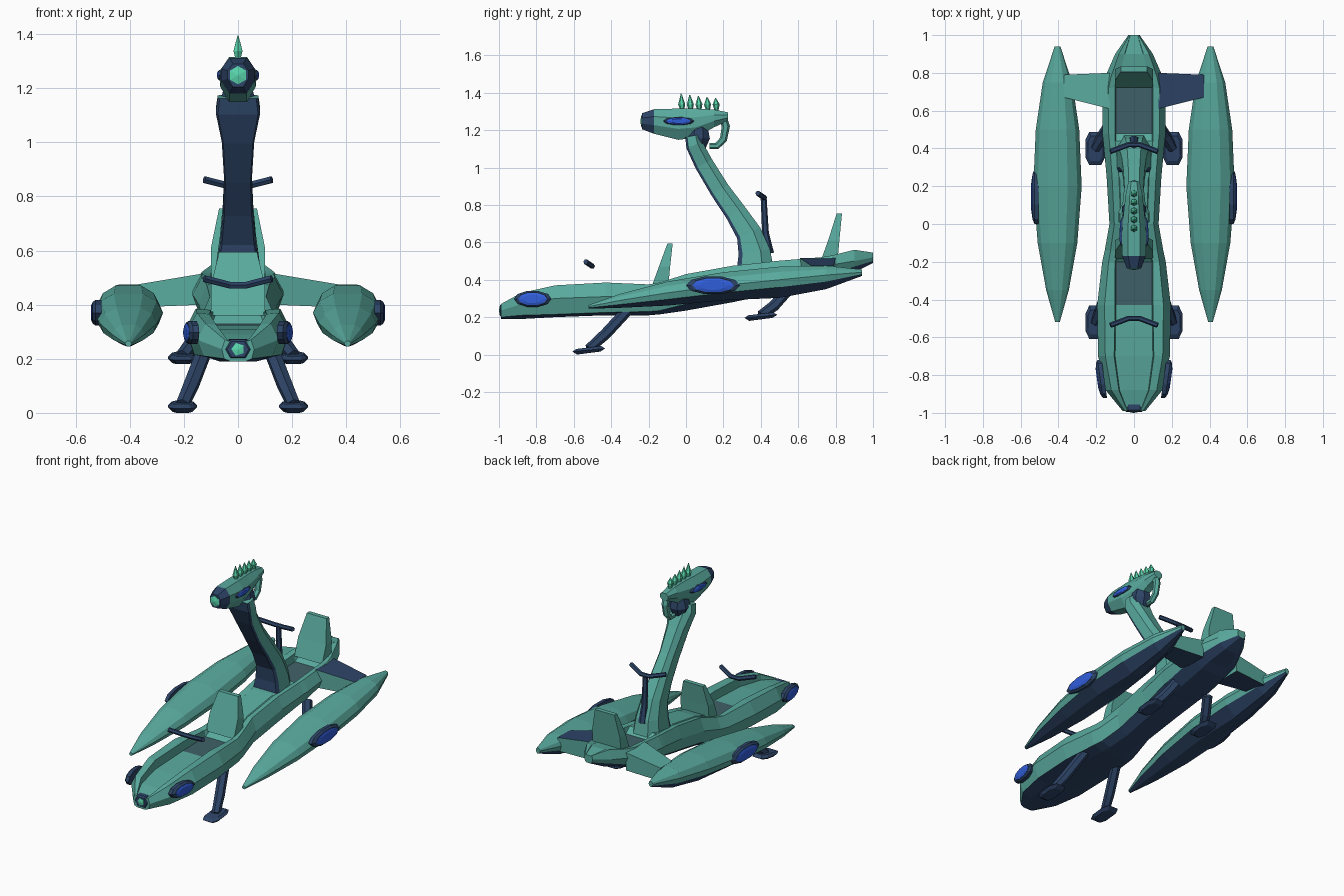
import bpy, bmesh, math
from mathutils import Vector

cube = bpy.data.objects.get("Cube")
if cube:
    bpy.data.objects.remove(cube)


def material(name, rgb):
    m = bpy.data.materials.new(name)
    m.use_nodes = True
    m.diffuse_color = (*rgb, 1)
    bsdf = next(n for n in m.node_tree.nodes if n.type == 'BSDF_PRINCIPLED')
    bsdf.inputs["Base Color"].default_value = (*rgb, 1)
    return m


TEAL, NAVY, SEAT, BLUE, GREEN = range(5)
MATS = [material("teal shell", (.1, .4, .34)),
        material("navy trim", (.026, .058, .135)),
        material("dark seat", (.05, .12, .14)),
        material("blue lamp", (.03, .11, .7)),
        material("bright green", (.1, .68, .42))]


def loft(name, rings, color):
    """Skin closed rings; color is an index or a rule(station, segment)."""
    rule = color if callable(color) else (lambda i, j: color)
    bm = bmesh.new()
    vs = [[bm.verts.new(p) for p in r] for r in rings]
    n = len(rings[0])
    for i in range(len(vs) - 1):
        for j in range(n):
            k = (j + 1) % n
            f = bm.faces.new((vs[i][j], vs[i][k], vs[i + 1][k], vs[i + 1][j]))
            f.material_index = rule(i, j)
    for i, r in ((0, vs[0]), (len(vs) - 1, vs[-1])):
        bm.faces.new(r).material_index = rule(i, -1)
    bmesh.ops.recalc_face_normals(bm, faces=bm.faces)
    me = bpy.data.meshes.new(name)
    bm.to_mesh(me)
    bm.free()
    for m in MATS:
        me.materials.append(m)
    ob = bpy.data.objects.new(name, me)
    bpy.context.collection.objects.link(ob)
    return ob


def mirrored(half):
    return half + [(-x, z) for x, z in reversed(half)]


def tube(name, path, radii, color, n=6, ref=(1, 0, 0)):
    pts = [Vector(p) for p in path]
    rings = []
    for i, p in enumerate(pts):
        t = (pts[min(i + 1, len(pts) - 1)] - pts[max(i - 1, 0)]).normalized()
        u = Vector(ref)
        u = (u - t * u.dot(t)).normalized()
        v = t.cross(u)
        a = [2 * math.pi * (k + .5) / n for k in range(n)]
        rings.append([p + radii[i] * (u * math.cos(b) + v * math.sin(b)) for b in a])
    return loft(name, rings, color)


def lamp(name, s, x, y, z, ry, rz, slope):
    """Navy bezel with a domed blue lens, lying on a side wall."""
    def ring(off, k):
        return [(s * (x + off + slope * k * ry * math.cos(a)),
                 y + k * ry * math.cos(a), z + k * rz * math.sin(a))
                for a in (math.pi * q / 5 for q in range(10))]
    loft(name + "_bezel", [ring(-.03, 1), ring(-.008, 1), ring(.003, .82)], NAVY)
    loft(name + "_lens", [ring(-.01, .76), ring(.004, .76), ring(.009, .5)], BLUE)


# Main hull with two sunken seats: y, width, bottom, chine, side, rim, well width, deck
HULL = [(-.99, .06, .19, .2, .235, .27, .035, .265),
        (-.88, .15, .19, .21, .27, .33, .08, .29),
        (-.7, .19, .2, .215, .3, .37, .105, .31),
        (-.43, .195, .21, .225, .31, .385, .1, .325),
        (-.2, .168, .21, .23, .31, .375, .1, .33),
        (-.14, .155, .215, .235, .315, .385, .08, .385),
        (0, .13, .235, .27, .35, .43, .07, .43),
        (.25, .145, .28, .32, .4, .475, .08, .475),
        (.44, .163, .32, .36, .43, .495, .1, .49),
        (.48, .168, .325, .365, .435, .5, .1, .455),
        (.72, .168, .375, .42, .46, .52, .1, .465),
        (.78, .152, .4, .43, .48, .53, .08, .53),
        (.9, .1, .44, .47, .5, .56, .05, .55),
        (1, .03, .49, .5, .52, .545, .02, .54)]


def hull_rule(i, j):
    if j in (0, 10, 11):
        return NAVY
    return SEAT if j == 5 and HULL[i][0] in (-.43, .48) else TEAL


loft("hull", [[(x, y, z) for x, z in mirrored(
    [(.45 * w, zb), (.85 * w, zc), (w, zm), (.8 * w, zt), (xi, zt - .005), (xi * .95, zd)])]
    for y, w, zb, zc, zm, zt, xi, zd in HULL], hull_rule)


def rect(cx, cy, hx, hy, z):
    return [(cx - hx, cy - hy, z), (cx + hx, cy - hy, z), (cx + hx, cy + hy, z), (cx - hx, cy + hy, z)]


# Seat backs
for name, y, z in (("front_backrest", -.14, .36), ("rear_backrest", .765, .5)):
    loft(name, [rect(0, y, .1, .045, z), rect(0, y + .025, .1, .03, z + .11),
                rect(0, y + .055, .07, .014, z + .235 + .02 * (y > 0))], TEAL)

# Nose cap
loft("nose_cap", [[(x, y, z) for x, z in mirrored([(.03 * k, .235 - .035 * k), (.05 * k, .235), (.03 * k, .235 + .035 * k)])]
                  for y, k in ((-.93, 1.1), (-.985, 1.05), (-.995, .8))], NAVY)
tube("nose_stud", [(0, -.98, .235), (0, -.996, .235), (0, -1, .235)], [.025, .025, .004], GREEN, 5)

# Side pods: y, width, bottom, navy line, widest, top
POD = [(-.52, .012, .245, .25, .257, .265), (-.35, .06, .25, .268, .29, .325),
       (-.1, .105, .262, .295, .33, .39), (.2, .128, .29, .33, .37, .44),
       (.5, .115, .303, .36, .4, .47), (.75, .078, .35, .39, .425, .475),
       (.94, .015, .42, .43, .44, .455)]
for s, side in ((1, "left"), (-1, "right")):
    loft(side + "_pod", [[(s * .405 + x, y, z) for x, z in mirrored(
        [(.3 * w, zb), (.88 * w, zl), (w, zm), (.82 * w, .4 * zm + .6 * zt), (.42 * w, zt)])]
        for y, w, zb, zl, zm, zt in POD],
        lambda i, j: NAVY if j in (0, 8, 9) else TEAL)
    lamp(side + "_pod_lamp", s, .535, .145, .37, .145, .05, 0)
    lamp(side + "_nose_lamp", s, .187, -.82, .297, .1, .045, .14)

    # Pylon joining pod and hull; its upper face is navy on the left only
    loft(side + "_pylon", [[(s * x, a, lo), (s * x, a, hi), (s * x, b, hi), (s * x, b, lo)]
                           for x, a, b, lo, hi in ((.13, .61, .8, .4, .515), (.37, .67, .79, .39, .475))],
         lambda i, j: NAVY if j == 3 or (j == 1 and s == 1) else TEAL)

    # Landing legs and feet
    for end, hip, knee, ankle in (
            ("front", (.12, -.31, .24), (.17, -.43, .11), (.205, -.52, .03)),
            ("rear", (.12, .54, .34), (.165, .47, .26), (.205, .4, .21))):
        tube(f"{side}_{end}_leg", [(s * x, y, z) for x, y, z in (hip, knee, ankle)],
             [.03, .03, .026], NAVY, 6)
        x, y, z = ankle
        loft(f"{side}_{end}_foot", [
            [(s * (x + k * .053 * a), y + k * .088 * b, z + dz + .008 * b) for a, b in
             ((-.6, -1), (.6, -1), (1, -.5), (1, .5), (.6, 1), (-.6, 1), (-1, .5), (-1, -.5))]
            for dz, k in ((-.022, .7), (-.006, 1), (.008, .75))], NAVY)

# Handlebars
for name, y, z in (("front_handlebar", -.5, .472), ("rear_handlebar", .42, .838)):
    tube(name, [(-.125, y - .036, z + .024), (-.03, y, z), (.03, y, z), (.125, y - .036, z + .024)],
         [.014] * 4, NAVY, 6, (0, 0, 1))
tube("rear_handlebar_stem", [(0, .445, .54), (0, .425, .65), (0, .415, .84)], [.026, .018, .016], NAVY)

# Curved neck: y, z, half width, half depth
NECK = [(.37, .45, .095, .1), (.365, .55, .08, .085), (.335, .65, .066, .068),
        (.265, .76, .056, .058), (.18, .88, .051, .053), (.095, 1.02, .06, .05),
        (.045, 1.12, .082, .046), (.035, 1.17, .075, .04)]
rings = []
for i, (y, z, w, d) in enumerate(NECK):
    a, b = NECK[max(i - 1, 0)], NECK[min(i + 1, len(NECK) - 1)]
    t = Vector((0, b[0] - a[0], b[1] - a[1])).normalized()
    back = Vector((0, t.z, -t.y))
    rings.append([Vector((x * w, y, z)) + back * (q * d) for x, q in
                  ((-.9, -1), (.9, -1), (1, -.75), (1, .4), (.55, 1), (-.55, 1), (-1, .4), (-1, -.75))])
loft("neck", rings, lambda i, j: NAVY if j in (0, 1, 7) else TEAL)
tube("neck_joint", [(0, .06, 1.11), (0, .065, 1.16), (0, .07, 1.22)], [.05, .068, .05], NAVY, 8)

# Head: y, half width, bottom, top
HEAD = [(-.235, .038, 1.205, 1.29), (-.17, .062, 1.18, 1.312), (-.04, .066, 1.148, 1.315),
        (.05, .056, 1.16, 1.315), (.15, .045, 1.215, 1.31), (.225, .03, 1.25, 1.295)]
loft("head", [[(x, y, z) for x, z in mirrored(
    [(.5 * w, lo), (w, lo + .35 * (hi - lo)), (w, lo + .7 * (hi - lo)), (.5 * w, hi)])]
    for y, w, lo, hi in HEAD], lambda i, j: NAVY if i == 0 else TEAL)
tube("snout_stud", [(0, -.225, 1.248), (0, -.238, 1.248), (0, -.244, 1.248)], [.034, .034, .004], GREEN, 6)
for s, side in ((1, "left"), (-1, "right")):
    lamp(side + "_eye", s, .067, -.04, 1.248, .085, .024, -.03)

# Curled plume behind the head, and the crest
tube("head_curl", [(0, .14, 1.285), (0, .195, 1.275), (0, .213, 1.22), (0, .2, 1.15), (0, .165, 1.115), (0, .125, 1.115)],
     [.022, .024, .022, .02, .018, .015], TEAL)
for k in range(5):
    y, top = -.02 + .046 * k, 1.395 - .006 * k
    tube(f"crest_spike_{k + 1}", [(0, y, 1.3), (0, y - .003, 1.338), (0, y - .006, top)],
         [.009, .019, .002], GREEN, 6)
